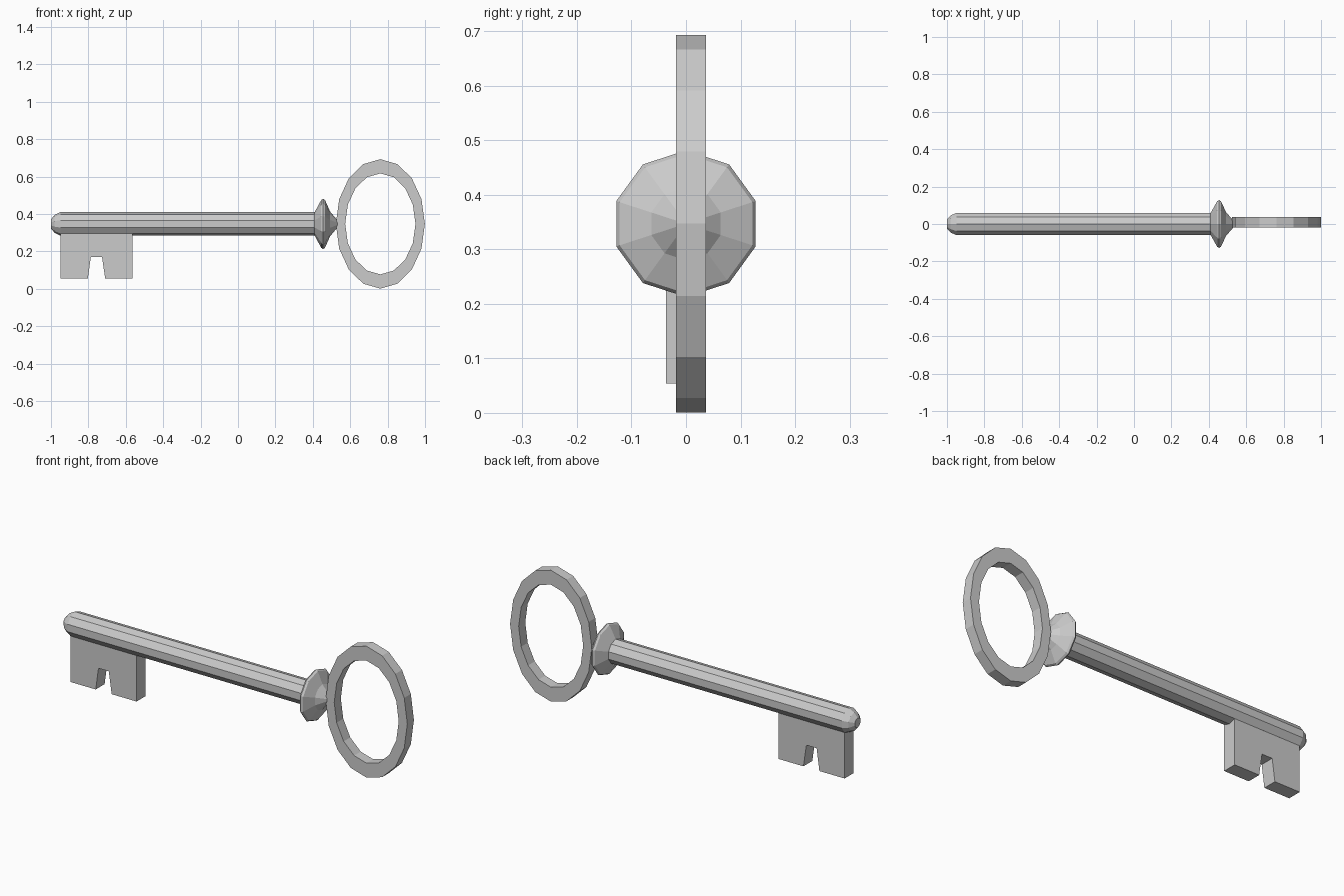
import bpy, bmesh, math

if "Cube" in bpy.data.objects:
    bpy.data.objects.remove(bpy.data.objects["Cube"])

ZC = 0.347  # height of the shaft axis


def make_object(name, bm):
    bmesh.ops.recalc_face_normals(bm, faces=bm.faces)
    mesh = bpy.data.meshes.new(name)
    bm.to_mesh(mesh)
    bm.free()
    obj = bpy.data.objects.new(name, mesh)
    bpy.context.collection.objects.link(obj)
    return obj


def bridge(bm, loops, closed=False):
    n = len(loops[0])
    pairs = list(zip(loops, loops[1:])) + ([(loops[-1], loops[0])] if closed else [])
    for a, b in pairs:
        for i in range(n):
            j = (i + 1) % n
            bm.faces.new((a[i], a[j], b[j], b[i]))


def turned(name, profile, sides=10):
    """Turn an (x, radius) profile around the shaft axis."""
    bm = bmesh.new()
    loops = []
    for x, r in profile:
        angles = [math.tau * (i + 0.5) / sides for i in range(sides)]
        loops.append([bm.verts.new((x, r * math.cos(a), ZC + r * math.sin(a))) for a in angles])
    bridge(bm, loops)
    bm.faces.new(loops[0])
    bm.faces.new(loops[-1])
    return make_object(name, bm)


# Shaft with rounded end
turned("shaft", [(-1.0, 0.025), (-0.98, 0.048), (-0.95, 0.063), (0.42, 0.063)])

# Flared collar with pointed tip
turned("collar", [(0.41, 0.063), (0.445, 0.128), (0.455, 0.1345), (0.465, 0.128),
                  (0.492, 0.067), (0.535, 0.015)])

# Oval bow ring
bm = bmesh.new()
loops = []
for rx, rz, y in [(0.238, 0.346, -0.018), (0.238, 0.346, 0.037),
                  (0.188, 0.27, 0.037), (0.188, 0.27, -0.018)]:
    angles = [math.tau * i / 16 for i in range(16)]
    loops.append([bm.verts.new((0.761 + rx * math.cos(a), y, ZC + rz * math.sin(a))) for a in angles])
bridge(bm, loops, closed=True)
make_object("bow_ring", bm)

# Notched bit
bm = bmesh.new()
outline = [(-0.95, 0.054), (-0.803, 0.054), (-0.787, 0.17), (-0.727, 0.17),
           (-0.71, 0.054), (-0.565, 0.054), (-0.565, 0.31), (-0.95, 0.31)]
face = bm.faces.new([bm.verts.new((x, -0.037, z)) for x, z in outline])
ext = bmesh.ops.extrude_face_region(bm, geom=[face], use_keep_orig=True)
bmesh.ops.translate(bm, vec=(0, 0.074, 0),
                    verts=[v for v in ext["geom"] if isinstance(v, bmesh.types.BMVert)])
make_object("bit", bm)
